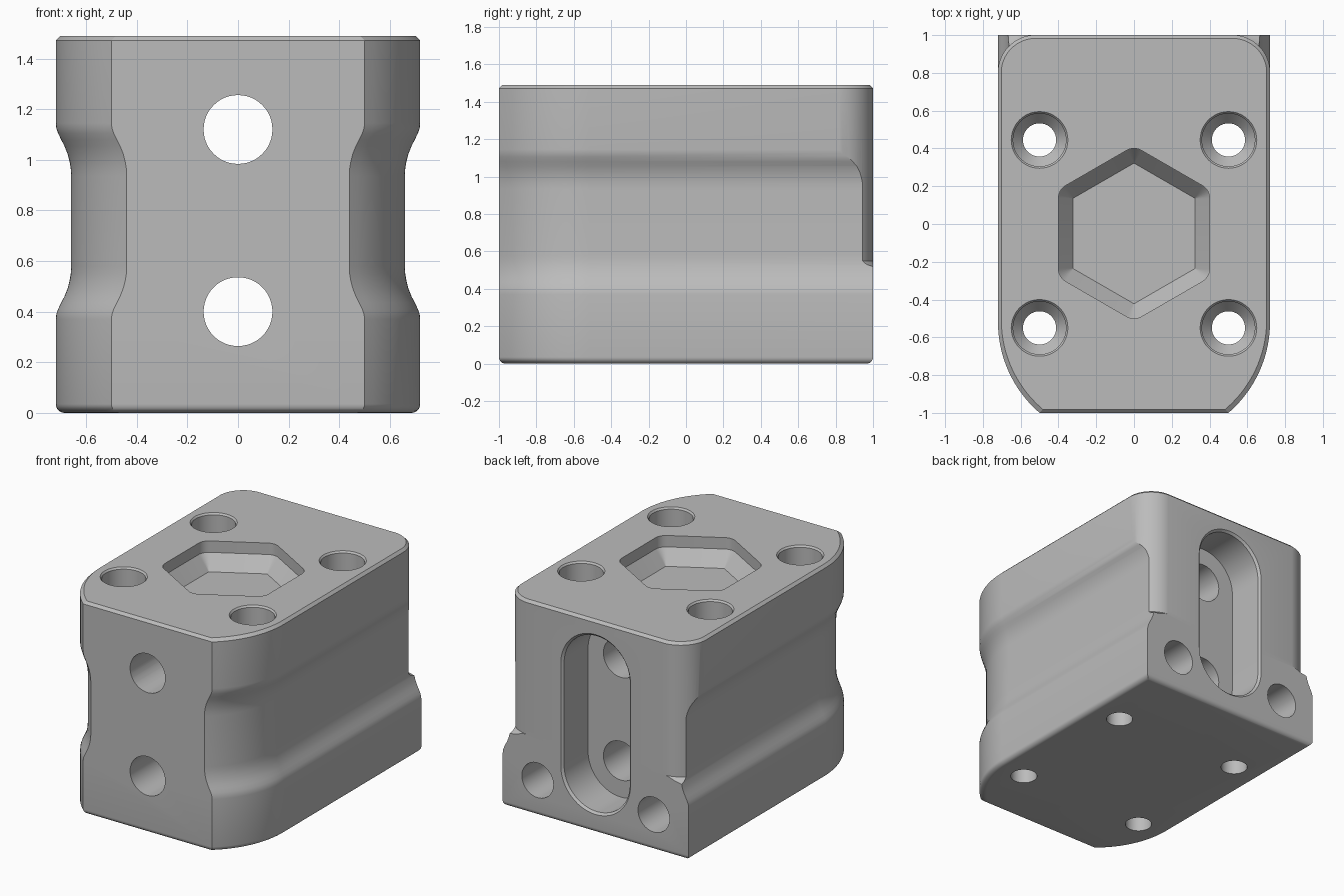
import bpy, bmesh
from math import cos, sin, pi, radians, sqrt

cube = bpy.data.objects.get("Cube")
if cube:
    bpy.data.objects.remove(cube, do_unlink=True)

grey = bpy.data.materials.new("plain grey")
grey.use_nodes = True
colour = (0.5, 0.5, 0.5, 1)
grey.diffuse_color = colour
grey.node_tree.nodes["Principled BSDF"].inputs["Base Color"].default_value = colour


def loft(name, rings):
    """Closed solid through rings with equal point counts."""
    bm = bmesh.new()
    loops = [[bm.verts.new(p) for p in ring] for ring in rings]
    n = len(loops[0])
    for a, b in zip(loops, loops[1:]):
        for i in range(n):
            j = (i + 1) % n
            bm.faces.new((a[i], a[j], b[j], b[i]))
    bm.faces.new(loops[0][::-1])
    bm.faces.new(loops[-1])
    bmesh.ops.recalc_face_normals(bm, faces=bm.faces)
    mesh = bpy.data.meshes.new(name)
    bm.to_mesh(mesh)
    bm.free()
    mesh.materials.append(grey)
    obj = bpy.data.objects.new(name, mesh)
    bpy.context.collection.objects.link(obj)
    return obj


def circle(r, n=48):
    return [(r * cos(2 * pi * i / n), r * sin(2 * pi * i / n)) for i in range(n)]


def slot(r, half, n=24):
    """Upright stadium outline."""
    pts = [(r * cos(pi * i / n), half + r * sin(pi * i / n)) for i in range(n + 1)]
    return pts + [(-x, -z) for x, z in pts]


def hexagon(size, grow, n=6):
    """Hexagon grown outward with rounded corners."""
    pts = []
    for k in range(6):
        a = radians(30 + 60 * k)
        for i in range(n + 1):
            b = a + radians(-30 + 60 * i / n)
            pts.append((size * cos(a) + grow * cos(b), size * sin(a) + grow * sin(b)))
    return pts


def along_z(outline, x, y, z):
    return [(x + u, y + v, z) for u, v in outline]


def along_y(outline, x, y, z):
    return [(x + u, y, z + v) for u, v in outline]


# Body: curved front shoulders, side grooves, rounded base, bevelled top
W, H, R, YC = 0.72, 1.49, 0.634, -0.52


def body_ring(z, groove, inset):
    side = []
    for i in range(25):
        y = -1 + (1 + YC) * sin(pi / 2 * i / 24)
        side.append((W - R + sqrt(R * R - (y - YC) ** 2), y))
    side.append((W, 1))
    half = [(x - groove - inset, y * (1 - inset)) for x, y in side]
    return [(x, y, z) for x, y in half + [(-x, y) for x, y in half[::-1]]]


foot = 0.035
rows = []
for i in range(7):
    a = pi / 2 * i / 6
    rows.append((foot * (1 - sin(a)), 0, foot * (1 - cos(a))))
rows = [(z, 0, foot - e) for (z, _, _), (e, _, _) in zip(rows[::-1], rows[::-1])]
rows = [(foot * (1 - cos(pi / 2 * i / 6)), 0, foot * (1 - sin(pi / 2 * i / 6))) for i in range(7)]
groove = [(0.37, 0), (0.39, 0.002), (0.41, 0.009), (0.435, 0.021), (0.46, 0.034),
          (0.49, 0.046), (0.52, 0.054), (0.55, 0.059), (0.58, 0.06)]
rows += [(z, d, 0) for z, d in groove]
rows += [(1.515 - z, d, 0) for z, d in groove[::-1]]
rows += [(H - 0.018, 0, 0), (H, 0, 0.018)]
body = loft("block_body", [body_ring(*r) for r in rows])

cutters = []

# Rounded upper rear corners that end on a small ledge
for s in (-1, 1):
    rings = []
    for z, r in ((0.515, 0.275), (0.52, 0.245), (0.53, 0.22), (0.55, 0.201),
                 (H - 0.018, 0.201), (H + 0.04, 0.143)):
        arc = [(0.52 + r * cos(pi / 2 * i / 16), 0.8 + r * sin(pi / 2 * i / 16)) for i in range(17)]
        pts = arc + [(0.52, 1.2), (0.95, 1.2), (0.95, 0.8)]
        rings.append([(s * x, y, z) for x, y in pts])
    cutters.append(loft("corner_cutter", rings))

# Hexagonal pocket with a sloped lower wall
cutters.append(loft("hex_pocket_cutter", [
    along_z(hexagon(0.37, g), 0, -0.05, z)
    for z, g in ((H + 0.1, 0.08), (H - 0.08, 0.08), (H - 0.18, 0.002))]))

# Counterbored screw holes through the full height
for x in (-0.5, 0.5):
    for y in (-0.55, 0.445):
        cutters.append(loft("screw_hole_cutter", [
            along_z(circle(r), x, y, z)
            for z, r in ((H + 0.1, 0.15), (H, 0.15), (H - 0.012, 0.14),
                         (1.1, 0.14), (1.04, 0.088), (-0.1, 0.088))]))

# Rear slot with a softened rim
cutters.append(loft("slot_cutter", [
    along_y(slot(r, 0.36), 0, y, 0.76)
    for y, r in ((1.1, 0.27), (1.0, 0.27), (0.985, 0.255), (0.72, 0.255))]))

# Front holes that open into the slot
for z in (0.4, 1.12):
    cutters.append(loft("front_hole_cutter", [
        along_y(circle(0.136), 0, y, z) for y in (-1.1, 0.8)]))

# Blind holes low on the rear
for x in (-0.45, 0.45):
    cutters.append(loft("rear_hole_cutter", [
        along_y(circle(0.122), x, y, 0.25) for y in (1.1, 0.72)]))

# Cut the body and drop the cutters
for c in cutters:
    c.hide_render = True
    m = body.modifiers.new(c.name, "BOOLEAN")
    m.operation, m.solver, m.object = "DIFFERENCE", "EXACT", c
bpy.context.view_layer.update()
cut = bpy.data.meshes.new_from_object(body.evaluated_get(bpy.context.evaluated_depsgraph_get()))
body.modifiers.clear()
body.data = cut
for c in cutters:
    bpy.data.objects.remove(c, do_unlink=True)

bpy.ops.object.select_all(action="DESELECT")
body.select_set(True)
bpy.context.view_layer.objects.active = body
bpy.ops.object.shade_smooth_by_angle(angle=radians(28))
